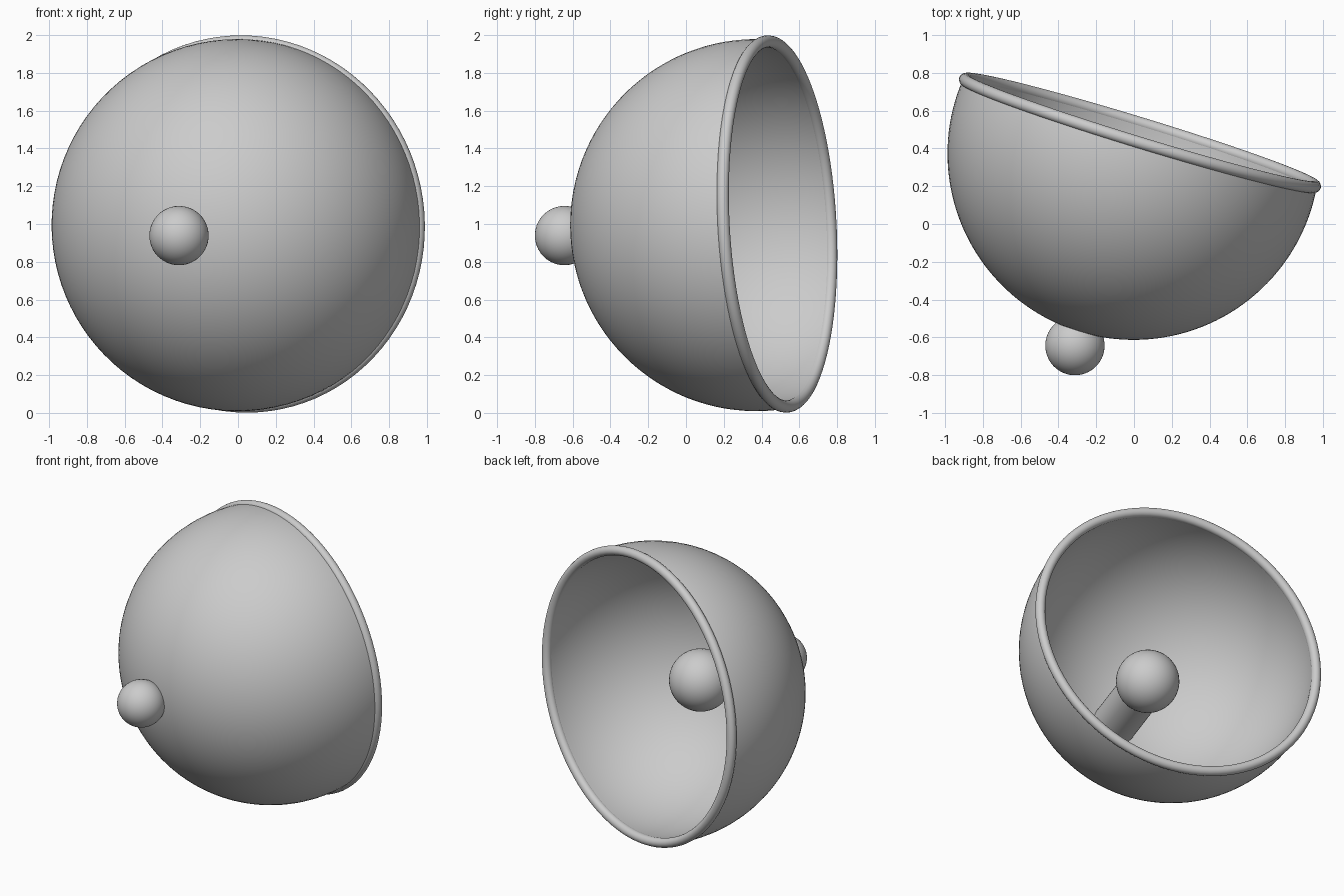
import bpy, bmesh, math
from mathutils import Vector, Matrix

if "Cube" in bpy.data.objects:
    bpy.data.objects.remove(bpy.data.objects["Cube"])

# Tilted bell frame: local +z points out of the mouth
AXIS = Vector((0.292, 0.955, 0.052)).normalized()
CENTRE = Vector((-0.002, 0.372, 0.994))
FRAME = Matrix.Translation(CENTRE) @ AXIS.to_track_quat('Z', 'Y').to_matrix().to_4x4()
OUTER, INNER, MOUTH = 0.985, 0.945, 0.115


def place(obj, name, height=0.0):
    """Name the part, set it on the bell axis and shade it smooth."""
    obj.name = name
    obj.matrix_world = FRAME @ Matrix.Translation((0, 0, height))
    bpy.ops.object.select_all(action='DESELECT')
    obj.select_set(True)
    bpy.context.view_layer.objects.active = obj
    bpy.ops.object.shade_smooth_by_angle(angle=math.radians(40))


def arc(radius, steps=40):
    """Profile from the pole of the bowl up to the mouth."""
    start, end = -math.pi / 2, math.asin(MOUTH / radius)
    angles = [start + (end - start) * i / steps for i in range(steps + 1)]
    return [(radius * math.cos(a), 0, radius * math.sin(a)) for a in angles]


def ball(name, radius, height):
    bpy.ops.mesh.primitive_uv_sphere_add(segments=48, ring_count=24, radius=radius)
    place(bpy.context.object, name, height)


# Hollow bowl, turned from its wall profile
bm = bmesh.new()
verts = [bm.verts.new(p) for p in arc(OUTER) + arc(INNER)[::-1]]
edges = [bm.edges.new(pair) for pair in zip(verts, verts[1:])]
bmesh.ops.spin(bm, geom=verts + edges, cent=(0, 0, 0), axis=(0, 0, 1),
               angle=2 * math.pi, steps=96)
bmesh.ops.remove_doubles(bm, verts=bm.verts, dist=0.0001)
bmesh.ops.recalc_face_normals(bm, faces=bm.faces)
mesh = bpy.data.meshes.new("bowl")
bm.to_mesh(mesh)
bm.free()
bowl = bpy.data.objects.new("bowl", mesh)
bpy.context.collection.objects.link(bowl)
place(bowl, "bowl")

# Rounded rim around the mouth
bpy.ops.mesh.primitive_torus_add(major_radius=0.968, minor_radius=0.032,
                                 major_segments=96, minor_segments=20)
place(bpy.context.object, "rim", MOUTH)

# Knob outside the crown, clapper ball and its stem inside
ball("knob", 0.157, -1.063)
ball("clapper_ball", 0.205, -0.39)
bpy.ops.mesh.primitive_cylinder_add(vertices=48, radius=0.145, depth=0.57)
place(bpy.context.object, "clapper_stem", -0.39 - 0.285)
